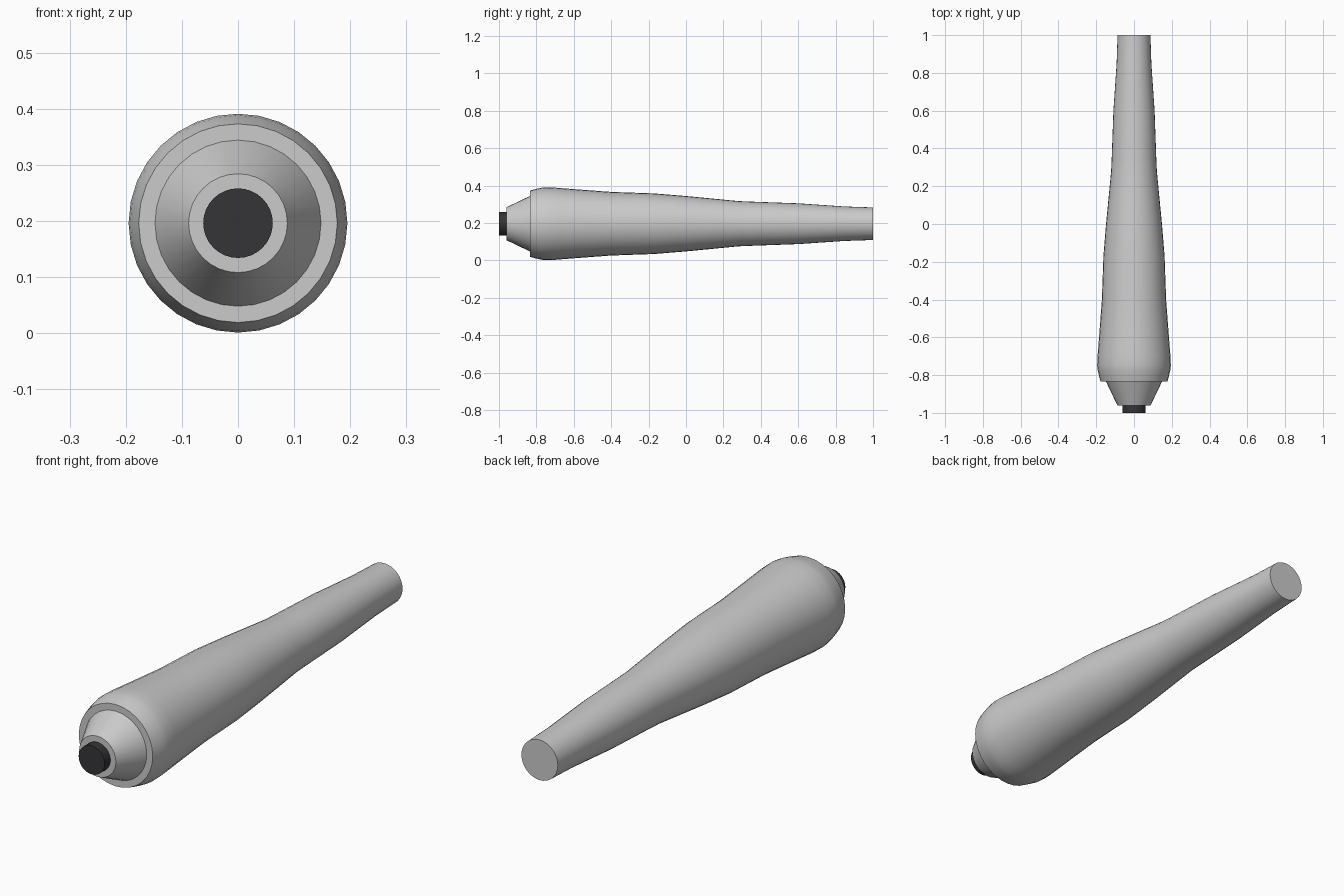
import bpy, bmesh, math

if "Cube" in bpy.data.objects:
    bpy.data.objects.remove(bpy.data.objects["Cube"])

SIDES = 32
AXIS_Z = 0.196


def lathe(name, profile, color=None):
    """Closed solid of revolution around the y direction; profile = (y, radius)."""
    bm = bmesh.new()
    rings = []
    for y, r in profile:
        rings.append([bm.verts.new((r * math.sin(2 * math.pi * i / SIDES), y,
                                    AXIS_Z + r * math.cos(2 * math.pi * i / SIDES)))
                      for i in range(SIDES)])
    for a, b in zip(rings, rings[1:]):
        for i in range(SIDES):
            j = (i + 1) % SIDES
            bm.faces.new((a[i], a[j], b[j], b[i]))
    bm.faces.new(rings[0])
    bm.faces.new(rings[-1])
    bmesh.ops.recalc_face_normals(bm, faces=bm.faces)
    mesh = bpy.data.meshes.new(name)
    bm.to_mesh(mesh)
    bm.free()
    obj = bpy.data.objects.new(name, mesh)
    bpy.context.collection.objects.link(obj)
    if color:
        mat = bpy.data.materials.new(name + "_material")
        mat.diffuse_color = color
        mat.use_nodes = True
        mat.node_tree.nodes["Principled BSDF"].inputs["Base Color"].default_value = mat.diffuse_color
        mesh.materials.append(mat)
    bpy.ops.object.select_all(action='DESELECT')
    obj.select_set(True)
    bpy.context.view_layer.objects.active = obj
    bpy.ops.object.shade_smooth_by_angle(angle=math.radians(35))
    return obj


# Long tapering barrel with a stepped front lip and conical nose
lathe("tapered_body", [
    (-0.96, 0.088), (-0.835, 0.148), (-0.835, 0.177), (-0.805, 0.185), (-0.775, 0.192),
    (-0.75, 0.195), (-0.70, 0.193), (-0.60, 0.185), (-0.40, 0.170), (-0.17, 0.162),
    (0.0, 0.148), (0.28, 0.121), (0.35, 0.118), (0.60, 0.109), (0.85, 0.092),
    (1.0, 0.087)])

# Dark tip plug
lathe("front_tip", [(-1.0, 0.062), (-0.95, 0.062)], (0.035, 0.035, 0.04, 1))
